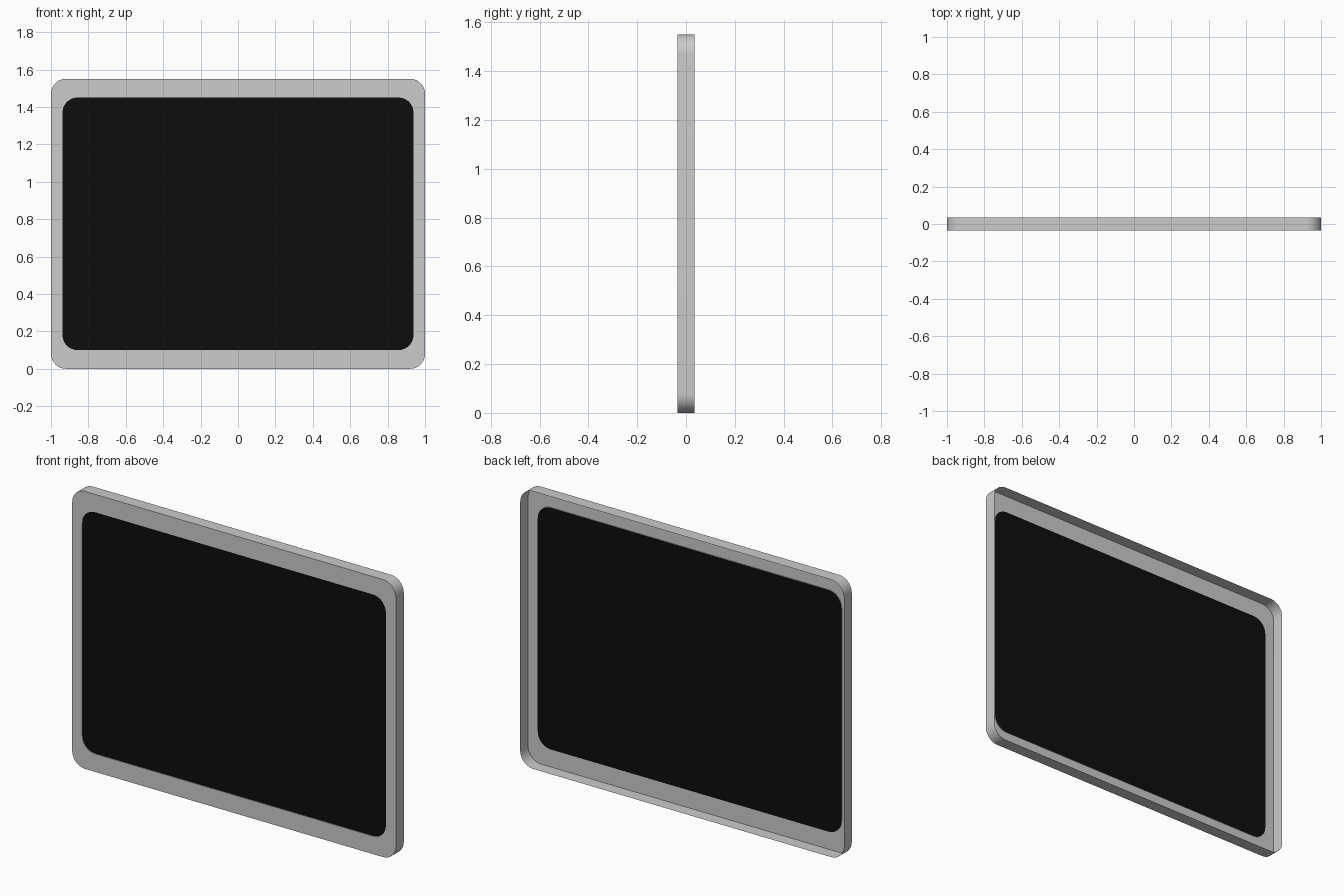
import bpy
import bmesh
from math import sin, cos, pi

if "Cube" in bpy.data.objects:
    bpy.data.objects.remove(bpy.data.objects["Cube"])

CENTRE_Z = 0.775
FRONT, BACK, RECESS = -0.035, 0.035, -0.031
STEPS = 12


def rounded_loop(bm, half_w, half_h, r, y):
    """Counter-clockwise rounded rectangle as seen from the front."""
    verts = []
    for corner, (sx, sz) in enumerate([(1, 1), (-1, 1), (-1, -1), (1, -1)]):
        for i in range(STEPS + 1):
            a = (corner + i / STEPS) * pi / 2
            verts.append(bm.verts.new((sx * (half_w - r) + r * cos(a), y,
                                       CENTRE_Z + sz * (half_h - r) + r * sin(a))))
    return verts


def bridge(bm, a, b):
    n = len(a)
    for i in range(n):
        j = (i + 1) % n
        bm.faces.new((a[i], a[j], b[j], b[i]))


def finish(bm, name):
    mesh = bpy.data.meshes.new(name)
    bm.to_mesh(mesh)
    bm.free()
    obj = bpy.data.objects.new(name, mesh)
    bpy.context.collection.objects.link(obj)
    return obj


# Open-backed frame: side wall, front border, shallow lip around the screen
bm = bmesh.new()
loops = [rounded_loop(bm, 1.0, 0.775, 0.08, BACK),
         rounded_loop(bm, 1.0, 0.775, 0.08, FRONT),
         rounded_loop(bm, 0.938, 0.675, 0.08, FRONT),
         rounded_loop(bm, 0.938, 0.675, 0.08, RECESS)]
for a, b in zip(loops, loops[1:]):
    bridge(bm, a, b)
frame = finish(bm, "frame")
bpy.context.view_layer.objects.active = frame
frame.select_set(True)
bpy.ops.object.shade_smooth_by_angle()

# Black screen panel set in the frame
bm = bmesh.new()
bm.faces.new(rounded_loop(bm, 0.938, 0.675, 0.08, RECESS))
screen = finish(bm, "screen")
black = bpy.data.materials.new("screen_black")
black.diffuse_color = (0.004, 0.004, 0.004, 1.0)
black.use_nodes = True
black.node_tree.nodes["Principled BSDF"].inputs["Base Color"].default_value = black.diffuse_color
screen.data.materials.append(black)
